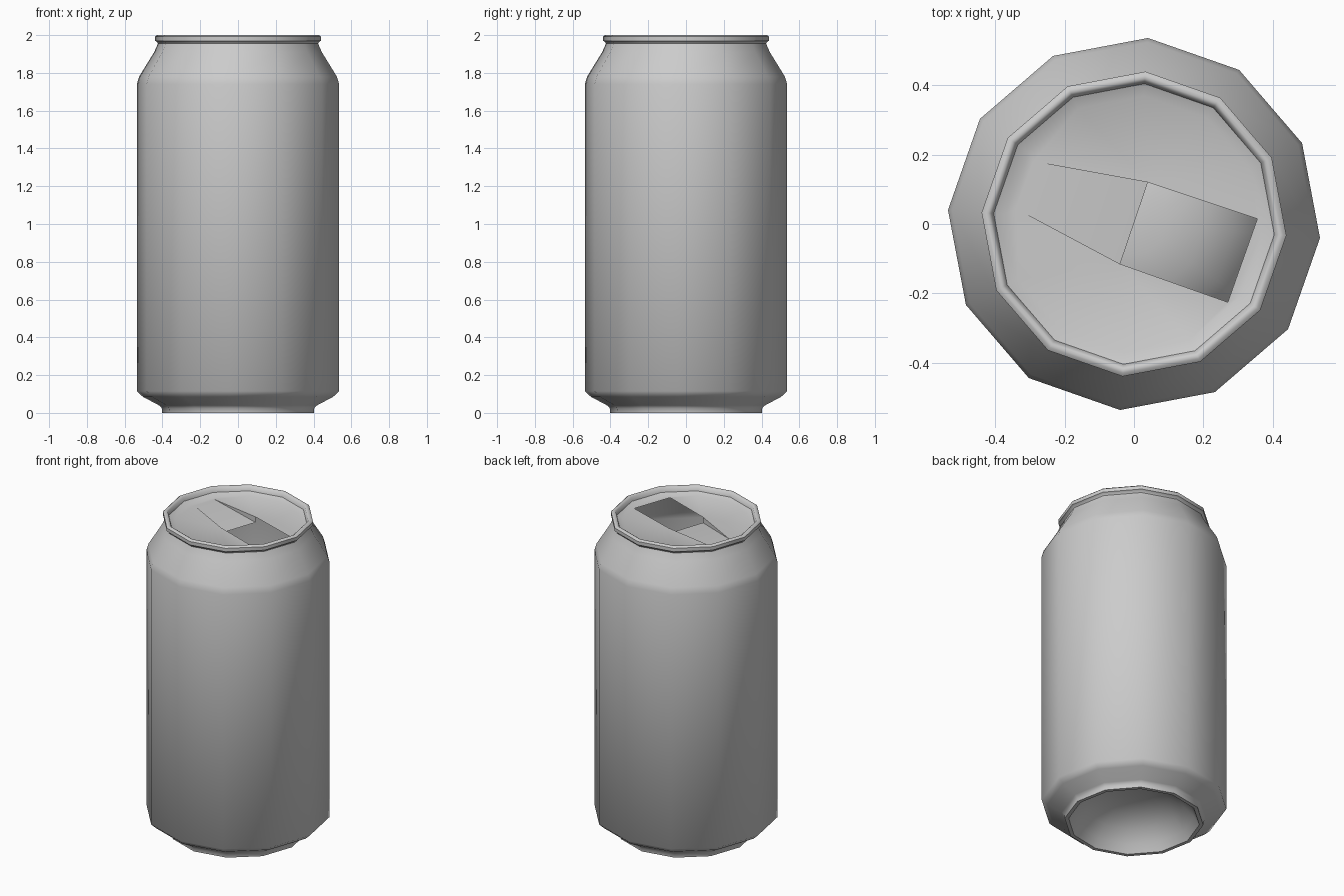
import bpy, bmesh, math

if "Cube" in bpy.data.objects:
    bpy.data.objects.remove(bpy.data.objects["Cube"])

SIDES = 12
TURN = math.radians(-4.3)


def finish(bm, name, angle):
    me = bpy.data.meshes.new(name)
    bm.to_mesh(me)
    bm.free()
    ob = bpy.data.objects.new(name, me)
    bpy.context.collection.objects.link(ob)
    bpy.ops.object.select_all(action='DESELECT')
    ob.select_set(True)
    bpy.context.view_layer.objects.active = ob
    bpy.ops.object.shade_smooth_by_angle(angle=math.radians(angle))
    return ob


def ring(bm, r, z):
    return [bm.verts.new((r * math.cos(TURN + i * math.tau / SIDES),
                          r * math.sin(TURN + i * math.tau / SIDES), z))
            for i in range(SIDES)]


def lathe(bm, profile, rows=None):
    rows = [ring(bm, r, z) for r, z in profile]
    for a, b in zip(rows, rows[1:]):
        for i in range(SIDES):
            j = (i + 1) % SIDES
            bm.faces.new((a[i], a[j], b[j], b[i]))
    return rows


# Can wall: base ring, body, shoulder, neck and rolled rim
bm = bmesh.new()
lathe(bm, [(0.38, 0.0), (0.403, 0.0), (0.405, 0.025), (0.42, 0.04), (0.505, 0.085),
           (0.537, 0.115), (0.537, 1.74), (0.525, 1.78), (0.445, 1.91),
           (0.425, 1.955), (0.432, 1.965), (0.44, 1.97), (0.44, 1.992), (0.43, 2.0),
           (0.42, 2.0), (0.412, 1.995), (0.405, 1.97)])
finish(bm, "can_wall", 50)

# Domed underside
bm = bmesh.new()
rows = lathe(bm, [(0.09, 0.19), (0.2, 0.165), (0.29, 0.115), (0.35, 0.05), (0.38, 0.0)])
bm.faces.new(rows[0])
bmesh.ops.reverse_faces(bm, faces=bm.faces[:])
bmesh.ops.recalc_face_normals(bm, faces=bm.faces[:])
finish(bm, "base_dome", 50)

# Lid with drinking opening and sunken ramp beside it
LID = 1.955
DIP = 0.035
bm = bmesh.new()
rows = lathe(bm, [(0.405, 1.97), (0.37, LID)])
outline = [(-0.29, 0.18), (0.04, 0.12), (0.355, 0.015),
           (0.27, -0.225), (-0.04, -0.115), (-0.34, 0.045)]
hole = [bm.verts.new((x, y, LID)) for x, y in outline]
edges = [bm.edges.get((rows[1][i], rows[1][(i + 1) % SIDES])) for i in range(SIDES)]
edges += [bm.edges.new((hole[i], hole[(i + 1) % 6])) for i in range(6)]
bmesh.ops.triangle_fill(bm, edges=edges, use_beauty=True, normal=(0, 0, 1))
low_a = bm.verts.new((*outline[1], LID - DIP))
low_b = bm.verts.new((*outline[4], LID - DIP))
bm.faces.new((hole[0], hole[5], low_b, low_a))
bm.faces.new((hole[0], low_a, hole[1]))
bm.faces.new((hole[5], hole[4], low_b))
for f in bm.faces:
    f.normal_update()
    if f.normal.z < -0.01:
        f.normal_flip()
finish(bm, "lid", 40)
